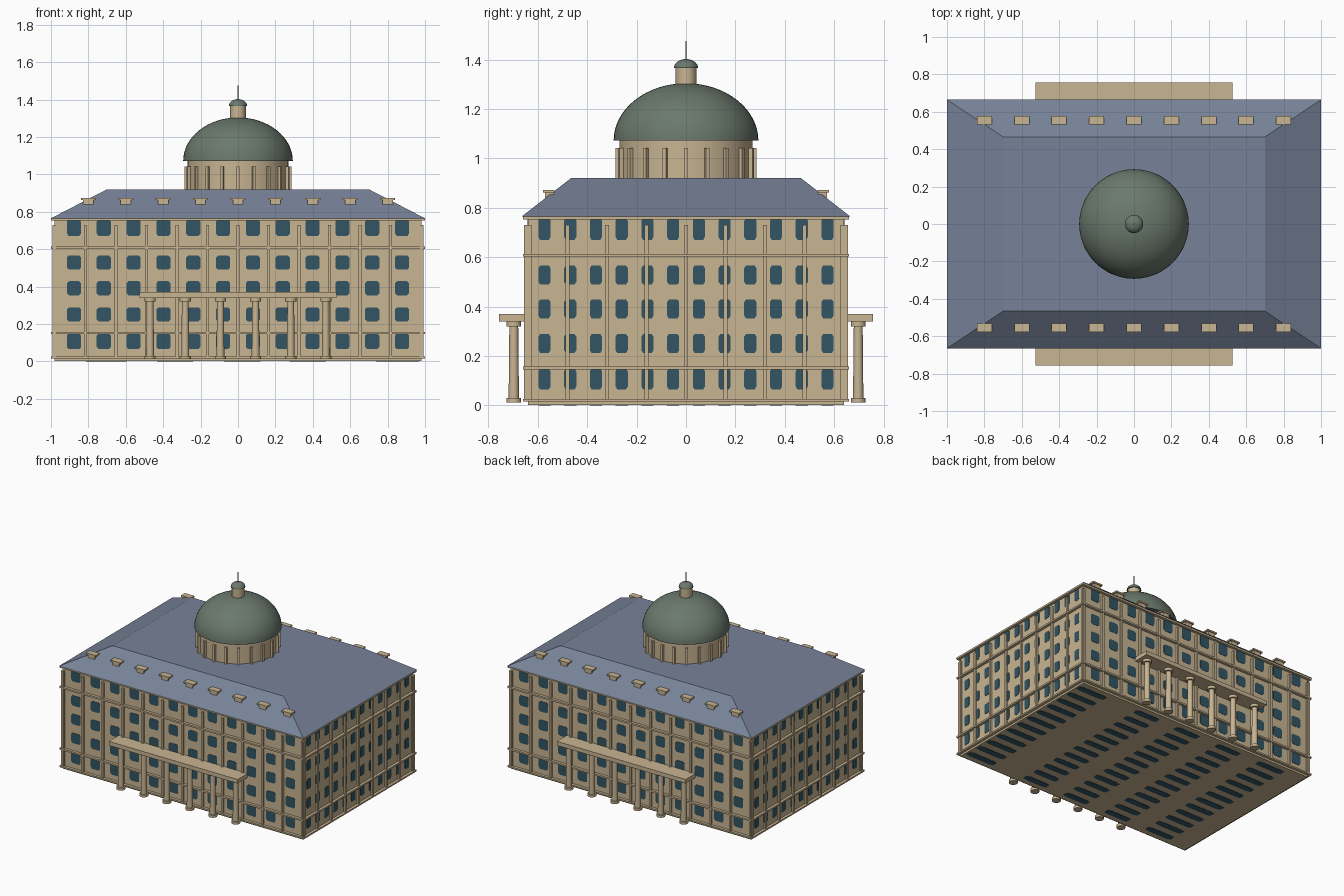
import bpy, bmesh, math
from mathutils import Vector, Matrix

cube = bpy.data.objects.get("Cube")
if cube:
    bpy.data.objects.remove(cube, do_unlink=True)


def material(name, r, g, b):
    m = bpy.data.materials.new(name)
    m.use_nodes = True
    m.diffuse_color = (r, g, b, 1)
    m.node_tree.nodes["Principled BSDF"].inputs["Base Color"].default_value = (r, g, b, 1)
    return m


STONE = material("sandstone", 0.58, 0.46, 0.29)
GLASS = material("window_blue", 0.032, 0.09, 0.125)
SLATE = material("slate_blue", 0.185, 0.225, 0.315)
COPPER = material("copper_green", 0.145, 0.19, 0.15)
METAL = material("spire_grey", 0.16, 0.16, 0.19)


def finish(name, bm, mat, smooth=False):
    bmesh.ops.recalc_face_normals(bm, faces=bm.faces)
    me = bpy.data.meshes.new(name)
    bm.to_mesh(me)
    bm.free()
    me.materials.append(mat)
    ob = bpy.data.objects.new(name, me)
    bpy.context.collection.objects.link(ob)
    if smooth:
        bpy.ops.object.select_all(action='DESELECT')
        bpy.context.view_layer.objects.active = ob
        ob.select_set(True)
        bpy.ops.object.shade_smooth_by_angle(angle=math.radians(35))
    return ob


def add_box(bm, x, y, z0, z1, sx, sy, turn=0):
    """Box centred on x, y with full sizes sx, sy."""
    m = (Matrix.Translation((x, y, (z0 + z1) / 2)) @ Matrix.Rotation(turn, 4, 'Z')
         @ Matrix.Diagonal((sx, sy, z1 - z0, 1)))
    return bmesh.ops.create_cube(bm, size=1, matrix=m)["verts"]


def add_lathe(bm, profile, x=0, y=0, steps=48):
    """Revolve (radius, height) points around a vertical axis and cap the ends."""
    rings = []
    for r, z in profile:
        rings.append([bm.verts.new((x + r * math.cos(a), y + r * math.sin(a), z))
                      for a in (math.tau * i / steps for i in range(steps))])
    for lo, hi in zip(rings, rings[1:]):
        for i in range(steps):
            j = (i + 1) % steps
            bm.faces.new((lo[i], lo[j], hi[j], hi[i]))
    bm.faces.new(rings[0])
    bm.faces.new(rings[-1])


def dome_profile(radius, height, z, steps=16):
    angles = [math.pi / 2 * i / steps for i in range(steps)] + [math.radians(89.5)]
    return [(radius * math.cos(a), z + height * math.sin(a)) for a in angles]


HX, HY, TOP = 0.98, 0.64, 0.765

# Main block
bm = bmesh.new()
add_box(bm, 0, 0, 0.002, TOP, 2 * HX, 2 * HY)
finish("main_block", bm, STONE)

# Horizontal bands and cornice
for name, z0, z1 in (("base_band", 0.016, 0.027), ("lower_band", 0.146, 0.158),
                     ("upper_band", 0.602, 0.614), ("cornice", 0.752, TOP)):
    bm = bmesh.new()
    add_box(bm, 0, 0, z0, z1, 2.0, 1.32)
    finish(name, bm, STONE)

# Thin wall pilasters on all four sides
bm = bmesh.new()
for s in (-1, 1):
    for i in range(13):
        add_box(bm, -HX + 2 * HX * i / 12, s * HY, 0.02, 0.73, 0.016, 0.03)
    for i in range(9):
        add_box(bm, s * HX, -HY + 2 * HY * i / 8, 0.02, 0.73, 0.024, 0.016)
finish("wall_pilasters", bm, STONE)

# Windows: thin plates with softened corners
ROWS = [(0.065, 0.15), (0.213, 0.289), (0.353, 0.429), (0.49, 0.566), (0.67, 0.76)]


def window_grid(name, origin, u, v, n, half_u, v_scale):
    origin, u, v, n = (Vector(p) for p in (origin, u, v, n))
    half = 0.0385 * half_u
    bm = bmesh.new()
    for i in range(12):
        cu = half_u * 0.895 * (2 * i / 11 - 1)
        for z0, z1 in ROWS:
            cv, hv = (z0 + z1) / 2 * v_scale, (z1 - z0) / 2 * v_scale
            ring = []
            for su, sv in ((1, 1), (-1, 1), (-1, -1), (1, -1)):
                corner = [(1, 0.72), (0.72, 1)]
                if su * sv < 0:
                    corner.reverse()
                for a, b in corner:
                    ring.append(origin + u * (cu + su * half * a) + v * (cv + sv * hv * b))
            face = bm.faces.new([bm.verts.new(p - n * 0.002) for p in ring])
            out = bmesh.ops.extrude_face_region(bm, geom=[face])["geom"]
            for vert in out:
                if isinstance(vert, bmesh.types.BMVert):
                    vert.co += n * 0.004
    finish(name, bm, GLASS)


UP = (0, 0, 1)
window_grid("front_windows", (0, -HY, 0), (1, 0, 0), UP, (0, -1, 0), HX, 1)
window_grid("back_windows", (0, HY, 0), (1, 0, 0), UP, (0, 1, 0), HX, 1)
window_grid("left_windows", (HX, 0, 0), (0, 1, 0), UP, (1, 0, 0), HY, 1)
window_grid("right_windows", (-HX, 0, 0), (0, 1, 0), UP, (-1, 0, 0), HY, 1)
window_grid("underside_panels", (-HX, 0, 0.002), (0, 1, 0), (1, 0, 0), (0, 0, -1),
            HY, 2 * HX / TOP)

# Hipped roof with flat top
bm = bmesh.new()
for v in add_box(bm, 0, 0, TOP, 0.92, 2.0, 1.33):
    if v.co.z > 0.9:
        v.co.x *= 0.7
        v.co.y *= 0.7
finish("hipped_roof", bm, SLATE)

# Small roof dormers, front and back
bm = bmesh.new()
for s in (-1, 1):
    for i in range(9):
        x = 0.2 * (i - 4)
        add_box(bm, x, s * 0.553, 0.838, 0.864, 0.055, 0.036)
        add_box(bm, x, s * 0.555, 0.862, 0.873, 0.08, 0.046)
finish("roof_dormers", bm, STONE)

# Porticos, front and back
for side, s in (("front", -1), ("back", 1)):
    bm = bmesh.new()
    add_box(bm, 0, s * 0.692, 0.34, 0.37, 1.054, 0.13)
    finish(side + "_portico_slab", bm, STONE)
    bm = bmesh.new()
    for i in range(6):
        add_lathe(bm, [(0.03, 0.012), (0.03, 0.03), (0.021, 0.03), (0.018, 0.32),
                       (0.03, 0.32), (0.03, 0.341)],
                  0.188 * (i - 2.5), s * 0.697, 20)
    finish(side + "_portico_columns", bm, STONE, True)

# Drum with pilasters
bm = bmesh.new()
add_lathe(bm, [(0.27, 0.915), (0.27, 1.075)])
finish("drum", bm, STONE, True)
bm = bmesh.new()
for i in range(20):
    a = math.tau * i / 20
    add_box(bm, 0.273 * math.cos(a), 0.273 * math.sin(a), 0.915, 1.042, 0.026, 0.016, a)
finish("drum_pilasters", bm, STONE)

# Dome, lantern, cap and spire
bm = bmesh.new()
add_lathe(bm, dome_profile(0.293, 0.232, 1.072))
finish("dome", bm, COPPER, True)
bm = bmesh.new()
add_lathe(bm, [(0.042, 1.29), (0.042, 1.368)], steps=32)
finish("lantern", bm, STONE, True)
bm = bmesh.new()
add_lathe(bm, dome_profile(0.049, 0.036, 1.366, 8), steps=32)
finish("lantern_cap", bm, COPPER, True)
bm = bmesh.new()
add_lathe(bm, [(0.003, 1.39), (0.002, 1.475)], steps=8)
finish("spire", bm, METAL)
